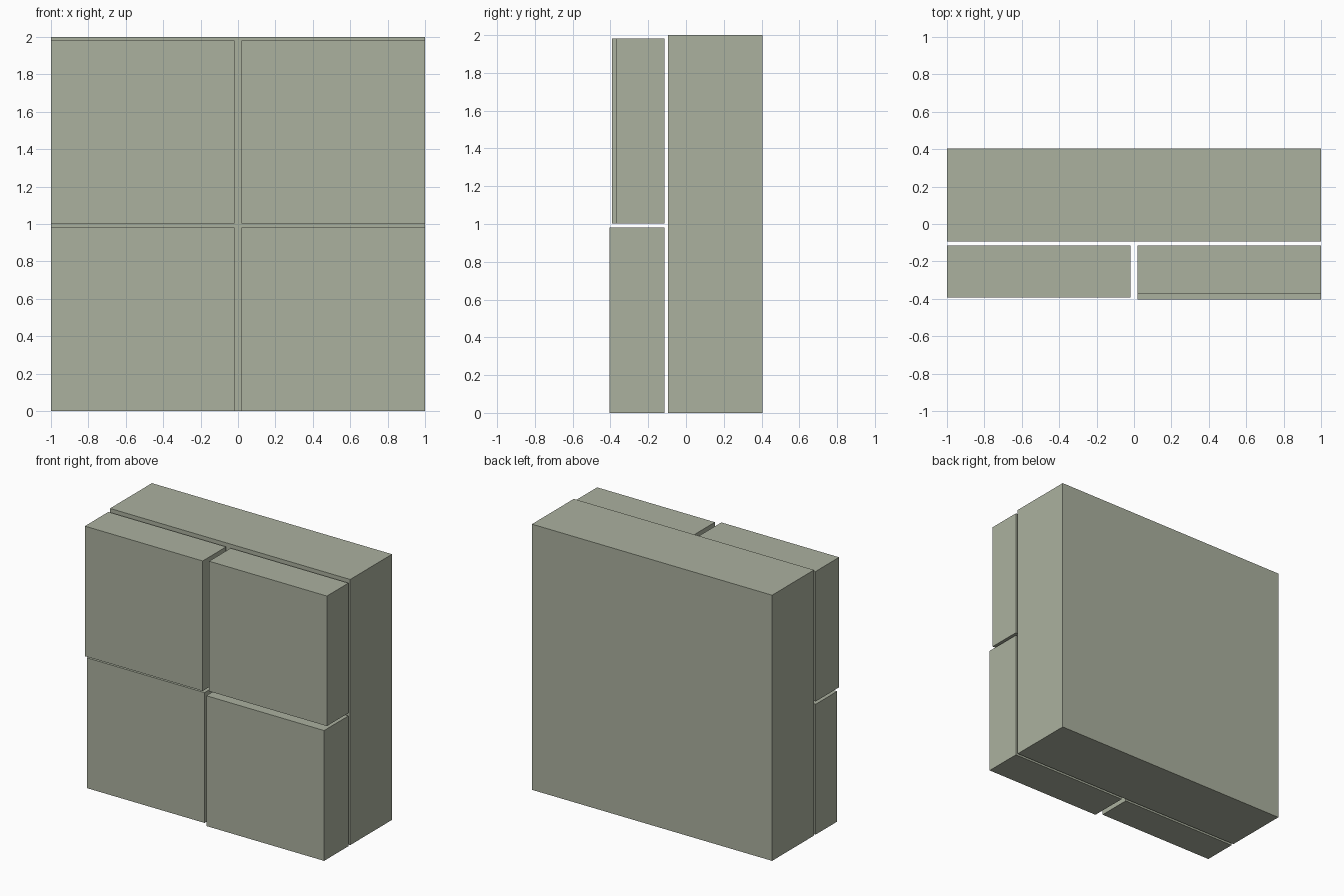
import bpy

if "Cube" in bpy.data.objects:
    bpy.data.objects.remove(bpy.data.objects["Cube"])

sage = bpy.data.materials.new("sage_grey")
sage.diffuse_color = (0.407, 0.440, 0.347, 1.0)
sage.use_nodes = True
sage.node_tree.nodes["Principled BSDF"].inputs["Base Color"].default_value = sage.diffuse_color


def box(name, x, y, z):
    """Box from (min, max) ranges on each axis."""
    bpy.ops.mesh.primitive_cube_add(size=1, location=[sum(r) / 2 for r in (x, y, z)])
    obj = bpy.context.object
    obj.name = name
    obj.scale = [r[1] - r[0] for r in (x, y, z)]
    bpy.ops.object.transform_apply(location=False, rotation=False, scale=True)
    obj.data.materials.append(sage)
    return obj


# Cabinet body
box("cabinet_body", (-1, 1), (-0.094, 0.404), (0, 2))

# Four front blocks, each standing out by a slightly different amount
left, right = (-1, -0.019), (0.019, 1)
lower, upper = (0, 0.981), (1.002, 1.981)
for name, x, z, front in (
    ("front_upper_left", left, upper, -0.393),
    ("front_upper_right", right, upper, -0.371),
    ("front_lower_left", left, lower, -0.370),
    ("front_lower_right", right, lower, -0.404),
):
    box(name, x, (front, -0.114), z)
